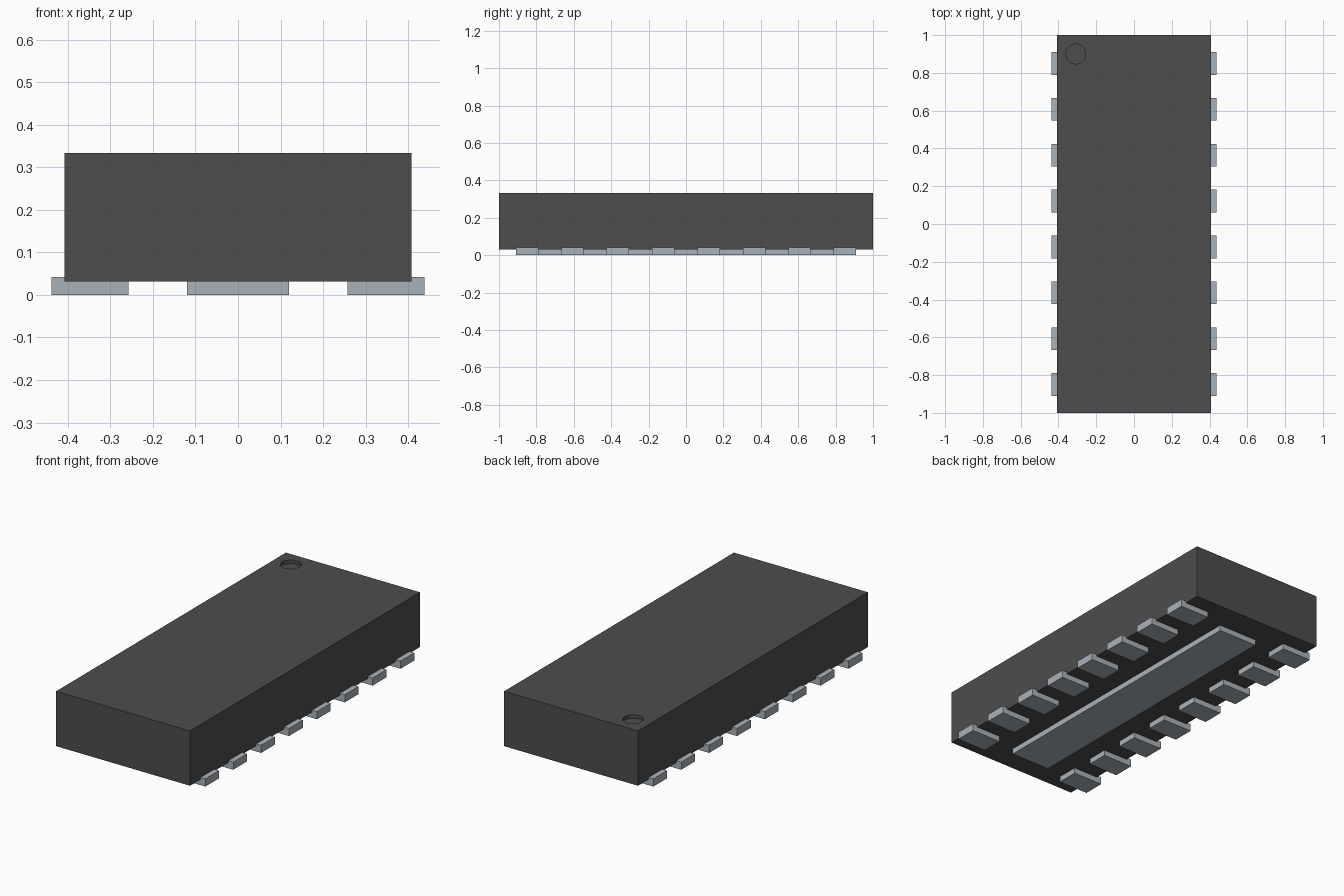
import bpy

if "Cube" in bpy.data.objects:
    bpy.data.objects.remove(bpy.data.objects["Cube"], do_unlink=True)


def material(name, rgb):
    mat = bpy.data.materials.new(name)
    mat.use_nodes = True
    colour = (*rgb, 1.0)
    mat.diffuse_color = colour
    mat.node_tree.nodes["Principled BSDF"].inputs["Base Color"].default_value = colour
    return mat


def box(name, x, y, z, mat):
    """Box spanning the (low, high) ranges x, y and z."""
    spans = (x, y, z)
    bpy.ops.mesh.primitive_cube_add(size=1, location=[(a + b) / 2 for a, b in spans])
    obj = bpy.context.object
    obj.name = name
    obj.scale = [b - a for a, b in spans]
    bpy.ops.object.transform_apply(location=False, rotation=False, scale=True)
    obj.data.materials.append(mat)
    return obj


plastic = material("dark grey plastic", (0.074, 0.074, 0.074))
metal = material("silver metal", (0.40, 0.445, 0.48))

BODY_X, BODY_BOTTOM, BODY_TOP = 0.408, 0.031, 0.333
PAD_TOP = 0.042
PAD_COUNT, PITCH, PAD_HALF = 8, 0.2427, 0.06

# Package body
body = box("package_body", (-BODY_X, BODY_X), (-1, 1), (BODY_BOTTOM, BODY_TOP), plastic)

# Round orientation dimple sunk into the top
bpy.ops.mesh.primitive_cylinder_add(vertices=48, radius=0.052, depth=0.04,
                                    location=(-0.308, 0.9, BODY_TOP))
cutter = bpy.context.object
cutter.name = "dimple_cutter"
cutter.data.materials.append(plastic)
cutter.hide_render = True
cut = body.modifiers.new("dimple", 'BOOLEAN')
cut.operation = 'DIFFERENCE'
cut.solver = 'EXACT'
cut.object = cutter
bpy.ops.object.select_all(action='DESELECT')
body.select_set(True)
bpy.context.view_layer.objects.active = body
bpy.ops.object.modifier_apply(modifier=cut.name)
bpy.data.objects.remove(cutter, do_unlink=True)
bpy.ops.object.shade_smooth_by_angle()

# Long thermal pad under the middle
box("centre_pad", (-0.12, 0.12), (-0.845, 0.845), (0, PAD_TOP), metal)

# Contact pads along both long sides
for side, label in ((1, "left"), (-1, "right")):
    x_span = sorted((side * 0.257, side * 0.438))
    for i in range(PAD_COUNT):
        y = (i - (PAD_COUNT - 1) / 2) * PITCH
        box(f"{label}_contact_pad_{i + 1}", x_span, (y - PAD_HALF, y + PAD_HALF),
            (0, PAD_TOP), metal)
